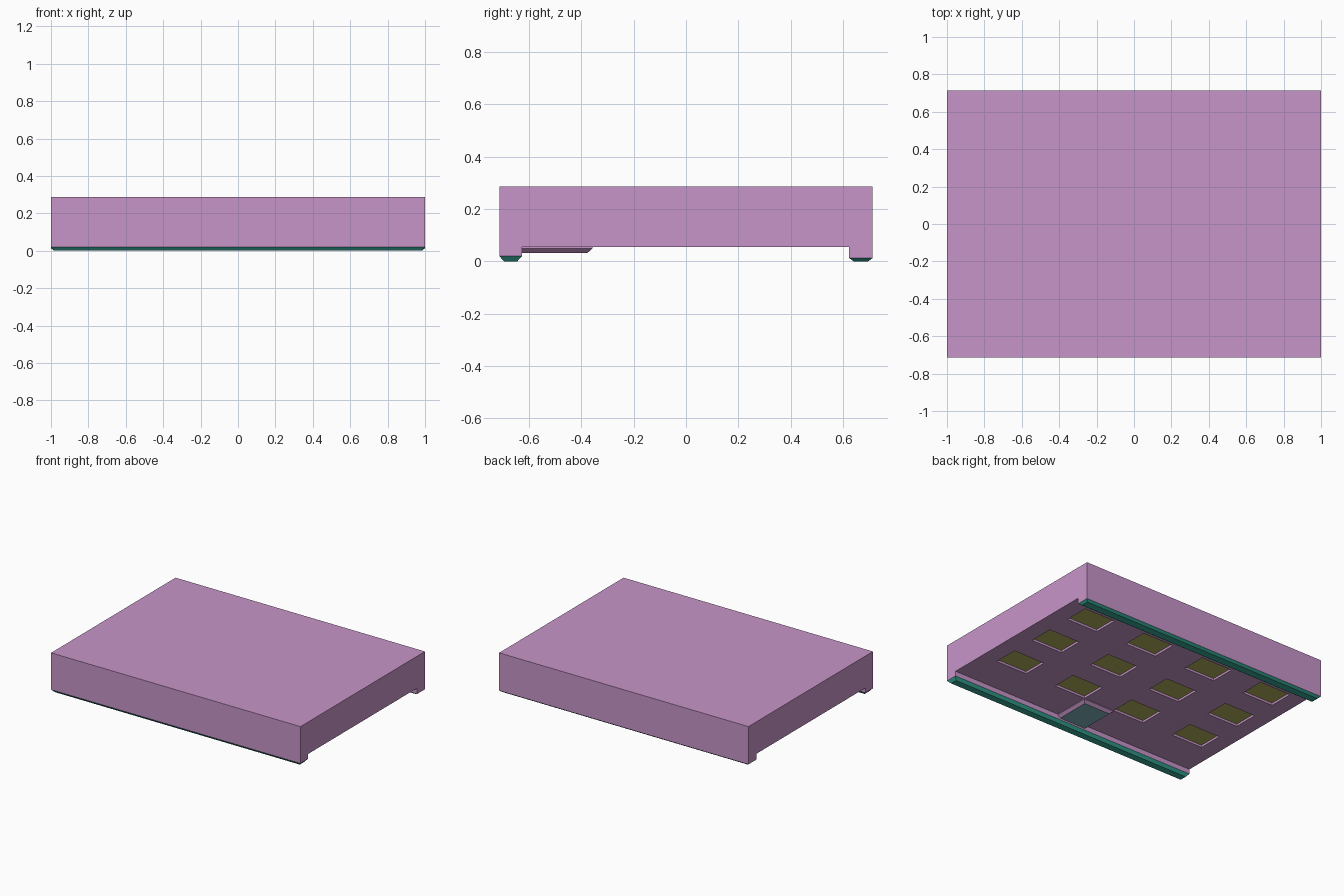
import bpy, bmesh

if "Cube" in bpy.data.objects:
    bpy.data.objects.remove(bpy.data.objects["Cube"])


def material(name, rgb):
    m = bpy.data.materials.new(name)
    m.diffuse_color = (*rgb, 1)
    m.use_nodes = True
    m.node_tree.nodes["Principled BSDF"].inputs["Base Color"].default_value = m.diffuse_color
    return m


PURPLE = material("purple", (0.57, 0.30, 0.58))
TEAL = material("teal", (0.04, 0.40, 0.31))
OLIVE = material("olive", (0.45, 0.45, 0.12))
BLUE = material("blue", (0.22, 0.46, 0.53))


def finish(name, bm, *mats):
    bmesh.ops.recalc_face_normals(bm, faces=bm.faces[:])
    me = bpy.data.meshes.new(name)
    bm.to_mesh(me)
    bm.free()
    for m in mats:
        me.materials.append(m)
    ob = bpy.data.objects.new(name, me)
    bpy.context.collection.objects.link(ob)
    return ob


def add_block(bm, x0, x1, y0, y1, z0, z1, taper=(0, 0, 0, 0)):
    """Box whose bottom is inset by taper = (left, right, front, back); returns the bottom face."""
    l, r, f, b = taper
    low = [(x0 + l, y0 + f), (x1 - r, y0 + f), (x1 - r, y1 - b), (x0 + l, y1 - b)]
    top = [(x0, y0), (x1, y0), (x1, y1), (x0, y1)]
    lo = [bm.verts.new((x, y, z0)) for x, y in low]
    hi = [bm.verts.new((x, y, z1)) for x, y in top]
    bottom = bm.faces.new(lo[::-1])
    bm.faces.new(hi)
    for i in range(4):
        j = (i + 1) % 4
        bm.faces.new((lo[i], lo[j], hi[j], hi[i]))
    return bottom


# Body: channel profile extruded along x
profile = [(-0.713, 0.02), (-0.627, 0.02), (-0.627, 0.055), (0.623, 0.055),
           (0.623, 0.013), (0.713, 0.013), (0.713, 0.287), (-0.713, 0.287)]
bm = bmesh.new()
face = bm.faces.new([bm.verts.new((-1, y, z)) for y, z in profile])
ext = bmesh.ops.extrude_face_region(bm, geom=[face])["geom"]
bmesh.ops.translate(bm, vec=(2, 0, 0), verts=[g for g in ext if isinstance(g, bmesh.types.BMVert)])
body = finish("body", bm, PURPLE)

# Grid of recessed pockets in the underside, each with a coloured floor
cut, pads = bmesh.new(), bmesh.new()
for x in (-0.75, -0.25, 0.25, 0.75):
    for y in (-0.265, 0.095, 0.455):
        box = (x - 0.125, x + 0.125, y - 0.09, y + 0.09)
        add_block(cut, *box, 0.03, 0.072)
        add_block(pads, *box, 0.071, 0.08)
cutter = finish("pocket_cutter", cut, PURPLE)
cutter.hide_render = True
mod = body.modifiers.new("pockets", "BOOLEAN")
mod.object = cutter
mod.solver = "EXACT"
bpy.context.view_layer.objects.active = body
bpy.ops.object.modifier_apply(modifier=mod.name)
bpy.data.objects.remove(cutter)
finish("pocket_floors", pads, OLIVE)

# Tapered foot strips under both rails
for name, y0, y1, top in (("front_foot", -0.713, -0.627, 0.02), ("back_foot", 0.623, 0.713, 0.013)):
    bm = bmesh.new()
    add_block(bm, -1, 1, y0, y1, 0, top, (0.018,) * 4)
    finish(name, bm, TEAL)

# Central latch block behind the front rail: straight rim, chamfered sides, coloured underside
bm = bmesh.new()
add_block(bm, -0.125, 0.125, -0.64, -0.357, 0.05, 0.06)
add_block(bm, -0.125, 0.125, -0.64, -0.357, 0.032, 0.05, (0.02, 0.02, 0, 0.02)).material_index = 1
bmesh.ops.remove_doubles(bm, verts=bm.verts[:], dist=0.0001)
inner = [f for f in bm.faces if all(abs(v.co.z - 0.05) < 1e-4 for v in f.verts)]
bmesh.ops.delete(bm, geom=inner, context="FACES_ONLY")
finish("latch_block", bm, PURPLE, BLUE)
